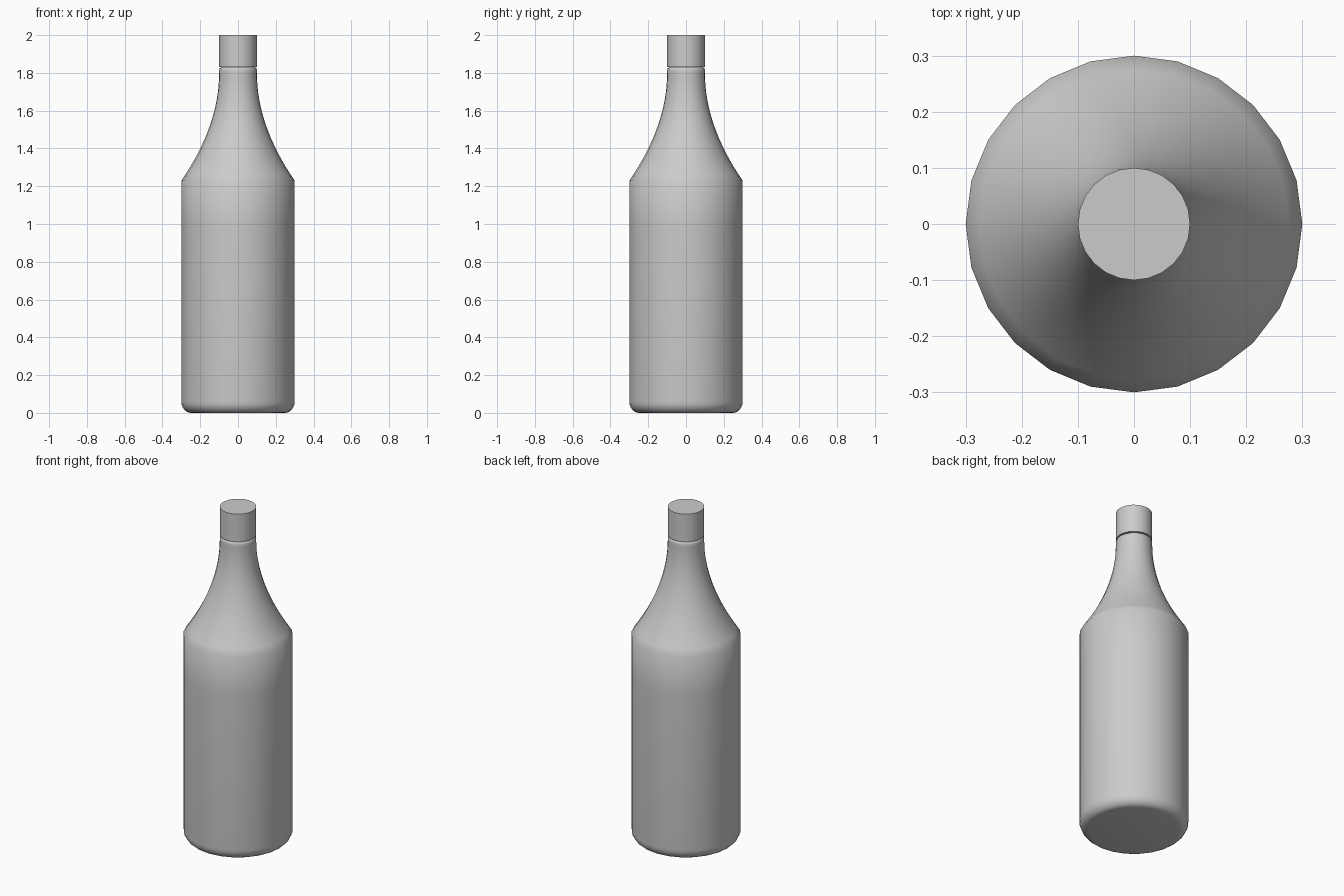
import bpy, bmesh, math

SIDES = 24

cube = bpy.data.objects.get("Cube")
if cube:
    bpy.data.objects.remove(cube, do_unlink=True)

grey = bpy.data.materials.new("plain grey")
grey.use_nodes = True
colour = (0.6, 0.6, 0.6, 1)
grey.diffuse_color = colour
grey.node_tree.nodes["Principled BSDF"].inputs["Base Color"].default_value = colour


def lathe(name, profile, smooth_angle):
    """Spin a (radius, height) profile around z and close both ends."""
    bm = bmesh.new()
    rings = []
    for r, z in profile:
        rings.append([bm.verts.new((r * math.cos(i * math.tau / SIDES),
                                    r * math.sin(i * math.tau / SIDES), z))
                      for i in range(SIDES)])
    for low, high in zip(rings, rings[1:]):
        for i in range(SIDES):
            j = (i + 1) % SIDES
            bm.faces.new((low[i], low[j], high[j], high[i]))
    bm.faces.new(rings[0][::-1])
    bm.faces.new(rings[-1])
    mesh = bpy.data.meshes.new(name)
    bm.to_mesh(mesh)
    bm.free()
    obj = bpy.data.objects.new(name, mesh)
    bpy.context.collection.objects.link(obj)
    mesh.materials.append(grey)
    bpy.ops.object.select_all(action="DESELECT")
    obj.select_set(True)
    bpy.context.view_layer.objects.active = obj
    bpy.ops.object.shade_smooth_by_angle(angle=math.radians(smooth_angle))
    return obj


# Bottle: rounded foot, straight body, concave shoulder, lip
foot = [(0.25 + 0.05 * math.sin(a), 0.06 * (1 - math.cos(a)))
        for a in (k * math.pi / 12 for k in range(7))]
shoulder = []
for k in range(17):
    t = k / 16
    shoulder.append((0.1 + 0.2 * (1 - t) ** 2,
                     1.23 * (1 - t) ** 2 + 2 * 1.52 * t * (1 - t) + 1.8 * t * t))
lip = [(0.1, 1.815), (0.097, 1.825), (0.09, 1.83)]
lathe("bottle", foot + [(0.3, 1.0)] + shoulder + lip, 50)

# Cap: plain cylinder closing the neck
lathe("cap", [(0.1, 1.832), (0.1, 2.0)], 40)
